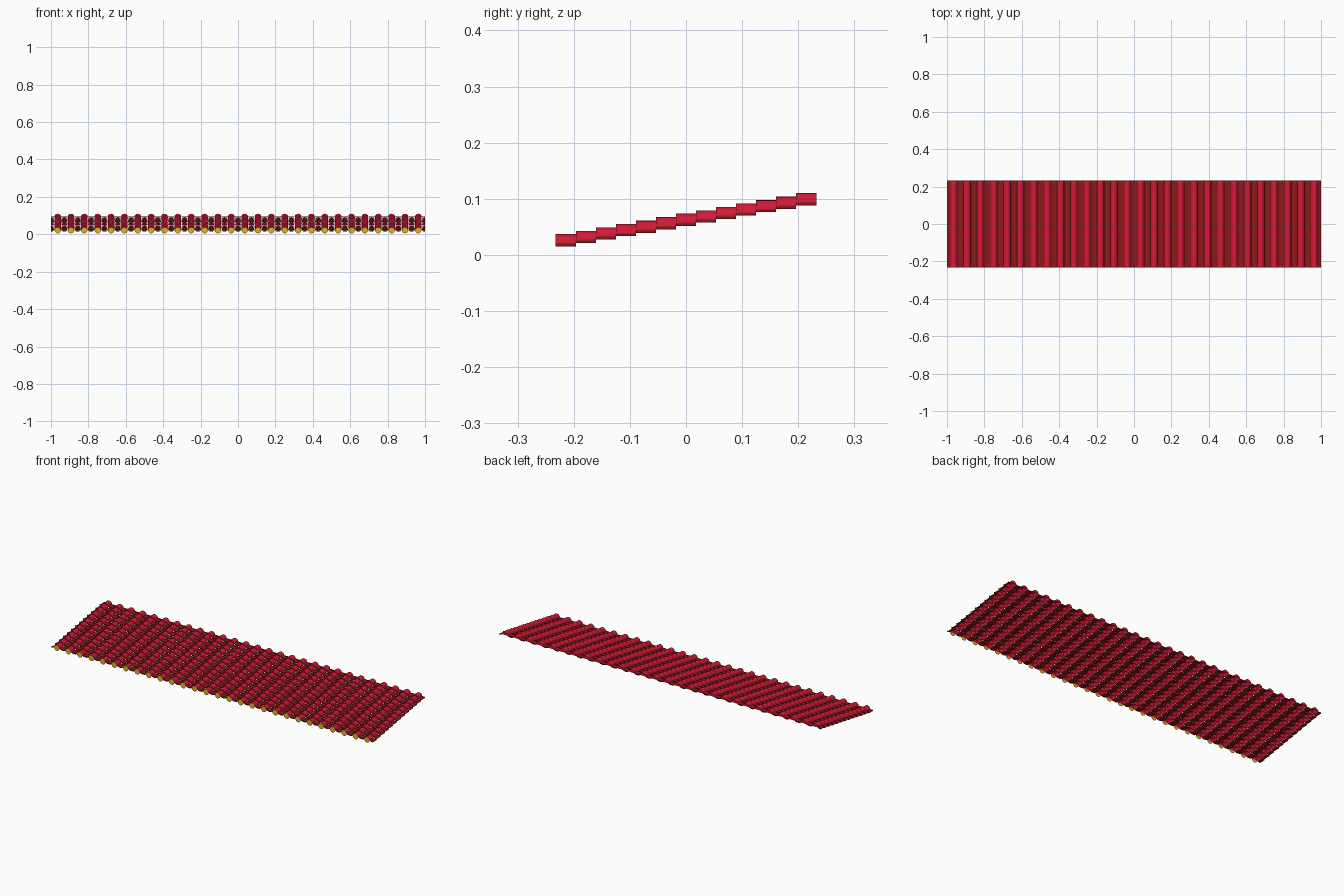
import bpy, bmesh, math

if "Cube" in bpy.data.objects:
    bpy.data.objects.remove(bpy.data.objects["Cube"])

COLS, ROWS = 28, 13
PITCH = 2 / COLS
DEPTH = 0.4643 / ROWS
RISE = 0.0061
BASE = 0.021


def material(name, rgb):
    m = bpy.data.materials.new(name)
    m.diffuse_color = (*rgb, 1)
    m.use_nodes = True
    m.node_tree.nodes["Principled BSDF"].inputs["Base Color"].default_value = m.diffuse_color
    return m


def finish(name, bm, mat):
    me = bpy.data.meshes.new(name)
    bm.to_mesh(me)
    bm.free()
    me.materials.append(mat)
    ob = bpy.data.objects.new(name, me)
    bpy.context.collection.objects.link(ob)
    return ob


def arc(rx, rz, a0, a1, n):
    return [(rx * math.cos(a0 + (a1 - a0) * i / n), rz * math.sin(a0 + (a1 - a0) * i / n))
            for i in range(n + 1)]


def tile(bm, x, row, profile):
    # open-sided trough shell with closed ends
    y0 = -0.23215 + row * DEPTH
    z = BASE + row * RISE
    front = [bm.verts.new((x + px, y0, z + pz)) for px, pz in profile]
    back = [bm.verts.new((x + px, y0 + DEPTH, z + pz)) for px, pz in profile]
    for i in range(len(profile) - 1):
        bm.faces.new((front[i], front[i + 1], back[i + 1], back[i]))
    bm.faces.new(front[::-1])
    bm.faces.new(back)


crimson = material("crimson", (0.66, 0.01, 0.04))
dark_red = material("dark red", (0.26, 0.01, 0.01))
gold = material("gold", (0.75, 0.45, 0.02))

cover = arc(0.018, 0.0158, 0, math.pi, 8)
pan = arc(0.0179, 0.006, math.pi, 2 * math.pi, 8)

# Convex cover tiles
bm = bmesh.new()
for c in range(COLS):
    for r in range(ROWS):
        tile(bm, -1 + (c + 0.5) * PITCH, r, cover)
finish("cover_tiles", bm, crimson)

# Shallow concave pan tiles, halved at both ends
bm = bmesh.new()
for c in range(COLS + 1):
    p = pan[4:] if c == 0 else pan[:5] if c == COLS else pan
    if c == 0:
        p = [(0, 0)] + p
    elif c == COLS:
        p = p + [(0, 0)]
    for r in range(ROWS):
        tile(bm, -1 + c * PITCH, r, p)
# drop the vertical closing walls on the outer edges
bmesh.ops.delete(bm, geom=[f for f in bm.faces if abs(abs(f.calc_center_median().x) - 1) < 1e-5],
                 context='FACES_ONLY')
finish("pan_tiles", bm, dark_red)

# Gold end discs along the eave
bm = bmesh.new()
for c in range(COLS):
    x = -1 + (c + 0.5) * PITCH
    bm.faces.new([bm.verts.new((x + px, -0.2323, BASE + pz))
                  for px, pz in arc(0.0165, 0.0165, 0, 2 * math.pi, 12)[:-1]])
finish("eave_discs", bm, gold)
